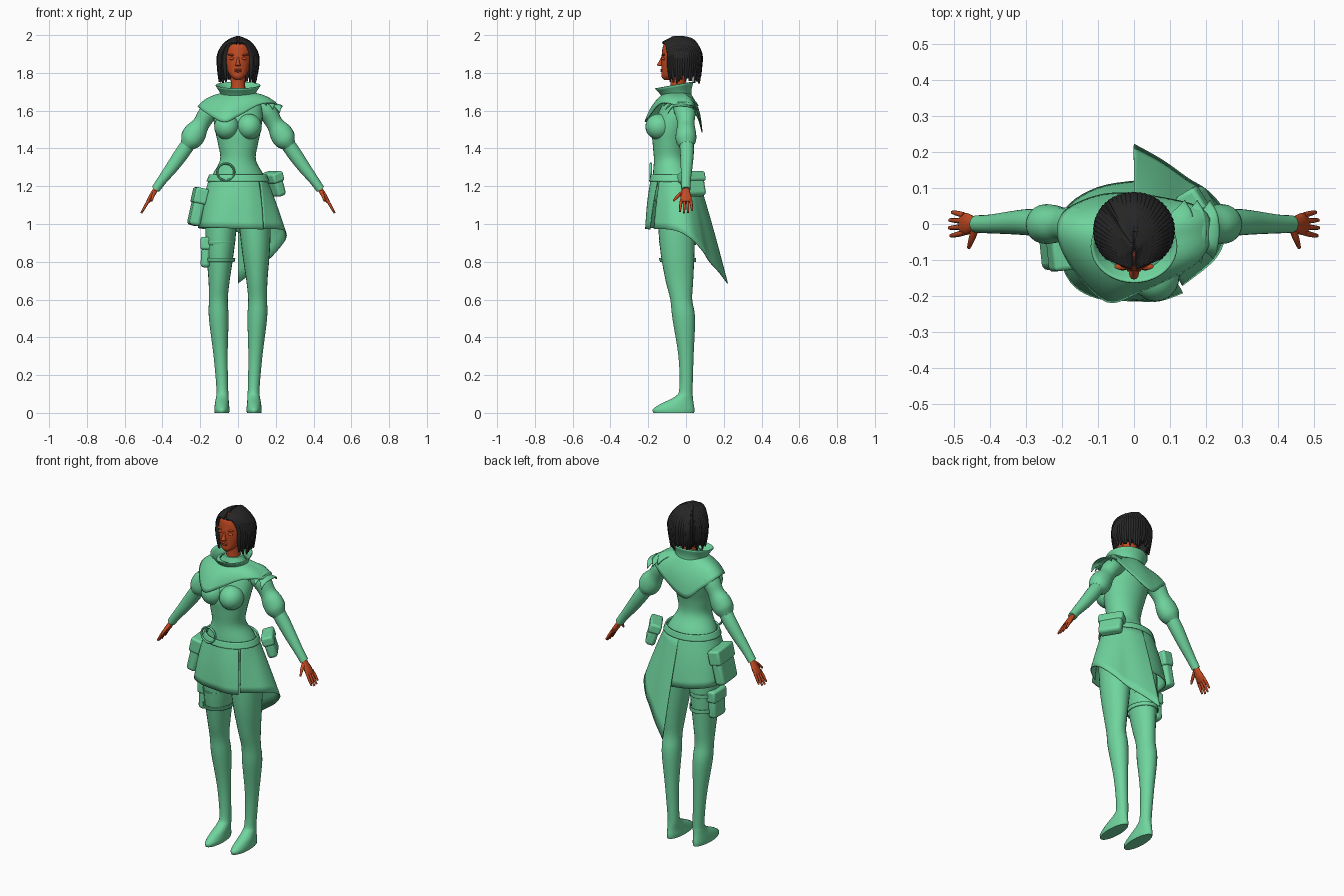
import bpy, bmesh, math, random
from mathutils import Vector, Matrix

random.seed(4)
cube = bpy.data.objects.get("Cube")
if cube:
    bpy.data.objects.remove(cube, do_unlink=True)


def material(name, rgb):
    m = bpy.data.materials.new(name)
    m.use_nodes = True
    m.diffuse_color = (*rgb, 1)
    m.node_tree.nodes["Principled BSDF"].inputs["Base Color"].default_value = (*rgb, 1)
    return m


CLOTH = material("mint_cloth", (0.16, 0.66, 0.34))
SKIN = material("warm_skin", (0.55, 0.07, 0.016))
HAIR = material("black_hair", (0.02, 0.02, 0.02))


def finish(name, bm, mat, thick=0, bevel=0):
    bmesh.ops.recalc_face_normals(bm, faces=bm.faces[:])
    me = bpy.data.meshes.new(name)
    bm.to_mesh(me)
    bm.free()
    me.materials.append(mat)
    me.shade_smooth()
    me.set_sharp_from_angle(angle=math.radians(45))
    ob = bpy.data.objects.new(name, me)
    bpy.context.collection.objects.link(ob)
    if thick:
        s = ob.modifiers.new("thickness", "SOLIDIFY")
        s.thickness, s.offset = thick, 0
    if bevel:
        b = ob.modifiers.new("round", "BEVEL")
        b.width, b.segments = bevel, 3
    return ob


def spline(pts, k, closed=False):
    """Catmull-Rom through tuples of any length."""
    n, out = len(pts), []
    get = (lambda i: pts[i % n]) if closed else (lambda i: pts[max(0, min(n - 1, i))])
    for i in range(n if closed else n - 1):
        for j in range(k):
            t = j / k
            out.append([0.5 * (2 * b + (c - a) * t + (2 * a - 5 * b + 4 * c - d) * t * t
                               + (3 * b - a - 3 * c + d) * t ** 3)
                        for a, b, c, d in zip(get(i - 1), get(i), get(i + 1), get(i + 2))])
    return out if closed else out + [list(pts[-1])]


def skin_rows(bm, rows, closed, cap=False):
    vs = [[bm.verts.new(p) for p in r] for r in rows]
    n = len(vs[0])
    for a, b in zip(vs, vs[1:]):
        for i in range(n if closed else n - 1):
            j = (i + 1) % n
            bm.faces.new((a[i], a[j], b[j], b[i]))
    if cap:
        bm.faces.new(vs[0])
        bm.faces.new(vs[-1])


def sweep(name, rows, mat, n=20, k=4, ref=None, side=1, cap=True, thick=0, bm=None):
    """Rows are x, y, z, width, depth; rings lie flat unless a reference axis is given."""
    rows = spline([(r[0] * side, *r[1:]) for r in rows], k)
    own, rings = bm is None, []
    bm = bm or bmesh.new()
    for i, r in enumerate(rows):
        u, v = Vector((1, 0, 0)), Vector((0, 1, 0))
        if ref:
            t = Vector(rows[min(i + 1, len(rows) - 1)][:3]) - Vector(rows[max(i - 1, 0)][:3])
            v = t.cross(Vector(ref)).normalized()
            u = v.cross(t).normalized()
        rings.append([Vector(r[:3]) + u * r[3] * math.cos(a) + v * r[4] * math.sin(a)
                      for a in (2 * math.pi * q / n for q in range(n))])
    skin_rows(bm, rings, True, cap)
    return finish(name, bm, mat, thick) if own else None


def drape(name, hem, top, closed=False, bulge=0.0, k=5, rows=8):
    """Cloth hanging from an elliptical top line (rx, ry, cy, z) to a hem."""
    rx, ry, cy, z = top
    hem = [Vector(p) for p in spline(hem, k, closed)]
    grid = []
    for j in range(rows + 1):
        f, row = j / rows, []
        for p in hem:
            a = math.atan2(p.y - cy, p.x)
            d = Vector((math.cos(a), math.sin(a), 0.6))
            start = Vector((rx * d.x, cy + ry * d.y, z))
            row.append(start.lerp(p, f) + d * bulge * math.sin(math.pi * f))
        grid.append(row)
    bm = bmesh.new()
    skin_rows(bm, grid, closed)
    return finish(name, bm, CLOTH, thick=0.005)


def ball(name, loc, size, mat, rot=0):
    bm = bmesh.new()
    bmesh.ops.create_uvsphere(bm, u_segments=24, v_segments=14, radius=1)
    bm.transform(Matrix.Translation(loc) @ Matrix.Rotation(rot, 4, "Y") @ Matrix.Diagonal((*size, 1)))
    return finish(name, bm, mat)


def box(name, loc, size, turn=0, tilt=0, bevel=0.012):
    bm = bmesh.new()
    bmesh.ops.create_cube(bm, size=1)
    bm.transform(Matrix.Translation(loc) @ Matrix.Rotation(turn, 4, "Z")
                 @ Matrix.Rotation(tilt, 4, "Y") @ Matrix.Diagonal((*size, 1)))
    return finish(name, bm, CLOTH, bevel=bevel)


def pouch(name, loc, size, turn, tilt):
    box(name, loc, size, turn, tilt, 0.018)
    lift = Matrix.Rotation(turn, 3, "Z") @ Matrix.Rotation(tilt, 3, "Y") @ Vector((0, 0, size[2] * 0.3))
    box(name + "_flap", Vector(loc) + lift, (size[0] + 0.012, size[1] + 0.012, size[2] * 0.42), turn, tilt)


# Torso
sweep("torso", [(0, -.055, 1.12, .15, .11), (0, -.058, 1.2, .155, .115), (0, -.065, 1.26, .135, .11),
                (0, -.085, 1.34, .095, .085), (0, -.088, 1.42, .105, .088), (0, -.08, 1.5, .122, .1),
                (0, -.055, 1.58, .13, .095), (0, -.045, 1.64, .12, .078), (0, -.042, 1.69, .07, .06),
                (0, -.042, 1.72, .05, .05)], CLOTH, n=32, k=5)

# Limbs, built once per side
for side, label in ((1, "left"), (-1, "right")):
    ball(label + "_bust", (.06 * side, -.145, 1.515), (.066, .07, .068), CLOTH)
    sweep(label + "_leg", [(.085, -.065, 0, .038, .108), (.085, -.065, .02, .04, .11),
                           (.085, -.045, .05, .037, .085), (.083, -.012, .085, .033, .048),
                           (.083, 0, .13, .031, .035), (.092, 0, .3, .037, .04),
                           (.102, -.012, .5, .052, .06), (.104, -.025, .6, .05, .058),
                           (.1, -.035, .7, .056, .073), (.095, -.045, .85, .073, .09),
                           (.09, -.05, 1, .083, .098), (.085, -.055, 1.15, .075, .1)],
          CLOTH, n=24, side=side)
    sweep(label + "_sleeve", [(.1, -.02, 1.62, .05, .045), (.155, -.005, 1.59, .055, .05),
                              (.195, 0, 1.53, .045, .045), (.225, 0, 1.485, .053, .06),
                              (.25, 0, 1.445, .054, .058), (.272, .003, 1.415, .038, .036)],
          CLOTH, n=24, ref=(0, 1, 0), side=side)
    sweep(label + "_forearm", [(.262, .003, 1.425, .038, .038), (.3, .005, 1.37, .036, .038),
                               (.35, .003, 1.3, .031, .033), (.4, 0, 1.235, .026, .026),
                               (.437, 0, 1.183, .024, .023)], CLOTH, ref=(0, 1, 0), side=side)
    # Hand with fingers and thumb
    bm = bmesh.new()
    sweep("", [(.425, 0, 1.2, .019, .014), (.445, 0, 1.168, .022, .014), (.462, 0, 1.14, .03, .014),
               (.478, 0, 1.116, .028, .01)], SKIN, n=14, ref=(0, 1, 0), side=side, bm=bm)
    for i in range(4):
        y, reach = -.024 + .016 * i, (.9, 1, .97, .8)[i]
        sweep("", [(.47, y, 1.13, .008, .008), (.47 + .022 * reach, y * 1.2, 1.13 - .037 * reach, .0075, .0075),
                   (.47 + .042 * reach, y * 1.35, 1.13 - .072 * reach, .005, .005)],
              SKIN, n=8, ref=(0, 1, 0), side=side, bm=bm)
    sweep("", [(.44, -.012, 1.172, .011, .01), (.45, -.043, 1.148, .009, .009), (.458, -.066, 1.122, .005, .005)],
          SKIN, n=8, ref=(1, 0, 0), side=side, bm=bm)
    finish(label + "_hand", bm, SKIN)
    # Face details
    ball(label + "_eyelid", (.031 * side, -.117, 1.876), (.016, .012, .008), SKIN, .15 * side)
    ball(label + "_brow", (.033 * side, -.118, 1.895), (.022, .009, .005), SKIN, -.1 * side)
    ball(label + "_ear", (.078 * side, -.03, 1.865), (.01, .02, .032), SKIN)

# Head and neck
sweep("neck", [(0, -.045, 1.68, .042, .042), (0, -.042, 1.74, .038, .04), (0, -.04, 1.82, .042, .045)], SKIN)
sweep("head", [(0, -.103, 1.763, .014, .014), (0, -.088, 1.782, .038, .042), (0, -.062, 1.82, .061, .067),
               (0, -.05, 1.86, .071, .081), (0, -.04, 1.9, .076, .088), (0, -.037, 1.95, .069, .082),
               (0, -.04, 1.982, .035, .045)], SKIN, n=28, k=5)
sweep("nose", [(0, -.127, 1.836, .014, .012), (0, -.136, 1.842, .014, .018), (0, -.131, 1.86, .008, .012),
               (0, -.123, 1.885, .006, .008)], SKIN, n=12)
for z in (1.817, 1.808):
    ball("lip", (0, -.127, z), (.02, .009, .005), SKIN)

# Hair: cap and locks falling from a centre parting
ball("hair_cap", (0, -.015, 1.893), (.093, .088, .095), HAIR)
bm = bmesh.new()
for side in (-1, 1):
    for i in range(20):
        t = i / 19
        a = math.radians(44 + 134 * t)
        x, y = .098 * math.sin(a), -.02 - .095 * math.cos(a)
        ry, rz = -.118 + .1 * t, 1.96 + .027 * min(1, 2 * t)
        end = 1.765 + random.uniform(-.022, .022)
        shift = random.uniform(.92, 1.0)
        sweep("", [(.004, ry, rz, .009, .009), (x * .6, ry + (y - ry) * .6, 1.967 - .012 * (1 - t), .013, .011),
                   (x, y, 1.9, .013, .012), (x * 1.03, y, 1.83, .012, .011),
                   (x * shift, y * shift, end, .005, .005)],
              HAIR, n=8, ref=(math.cos(a), math.sin(a), .01), side=side, bm=bm)
finish("hair_locks", bm, HAIR)

# Collar, slanting up towards the back
rim = []
for i in range(16):
    a = math.tau * i / 16
    rim.append((.118 * math.cos(a), -.062 + .1 * math.sin(a), 1.735 + .018 * math.sin(a)))
drape("collar", rim, (.085, .075, -.045, 1.665), closed=True, bulge=-.008)

# Shoulder cape with a point at the back
drape("cape", [(.215, -.03, 1.625), (.19, .04, 1.625), (.08, .072, 1.55), (-.05, .085, 1.485),
               (-.14, .065, 1.555), (-.2, .025, 1.61), (-.21, -.04, 1.62), (-.165, -.13, 1.585),
               (-.075, -.215, 1.54), (.01, -.19, 1.575), (.11, -.145, 1.63), (.18, -.1, 1.64)],
      (.075, .065, -.045, 1.695), closed=True, bulge=.014)

# Layered shoulder plates
for i in range(3):
    x, z = .13 + .035 * i, 1.675 - .02 * i
    drape("shoulder_plate", [(x + .02, -.12 + .012 * i, z - .05), (x + .03, -.07, z - .018),
                             (x + .036, -.02, z - .012), (x + .03, .03, z - .02),
                             (x + .01, .065, z - .05)], (x - .03, .075, -.03, z), bulge=.008)

# Skirt: wrapped main panel and a long trailing side panel
WAIST = (.147, .122, -.06, 1.25)
drape("skirt_main", [(.135, -.19, .972), (.07, -.212, .973), (0, -.212, .975), (-.1, -.205, .98),
                     (-.175, -.16, .98), (-.21, -.06, .98), (-.19, .04, .975), (-.1, .1, .965),
                     (.02, .12, .955)], WAIST, bulge=.006)
drape("skirt_tail", [(.133, -.17, .975), (.22, -.1, .972), (.25, -.04, .96), (.252, .03, .92),
                     (.205, .09, .855), (.15, .125, .80), (.08, .175, .745), (0, .22, .685)], WAIST, bulge=.003)

# Belt, buckle ring and thigh straps
sweep("belt", [(0, -.06, 1.225, .163, .132), (0, -.06, 1.26, .149, .124)], CLOTH, n=32, cap=False, thick=.008)
loop = [(-.065 + .045 * math.cos(math.tau * i / 24), -.186, 1.275 + .045 * math.sin(math.tau * i / 24), .006, .006)
        for i in range(25)]
sweep("buckle_ring", loop, CLOTH, n=8, k=1, ref=(0, 1, 0))
for z in (.8, .89):
    sweep("thigh_strap", [(-.096, -.043, z, .075, .092), (-.095, -.046, z + .02, .078, .095)],
          CLOTH, n=24, cap=False, thick=.006)

# Pouches
pouch("right_hip_pouch", (-.215, -.045, 1.09), (.06, .16, .2), .1, .22)
pouch("thigh_pouch", (-.17, -.045, .85), (.05, .11, .16), 0, .05)
pouch("left_hip_pouch", (.19, .035, 1.21), (.055, .13, .13), .55, -.3)
